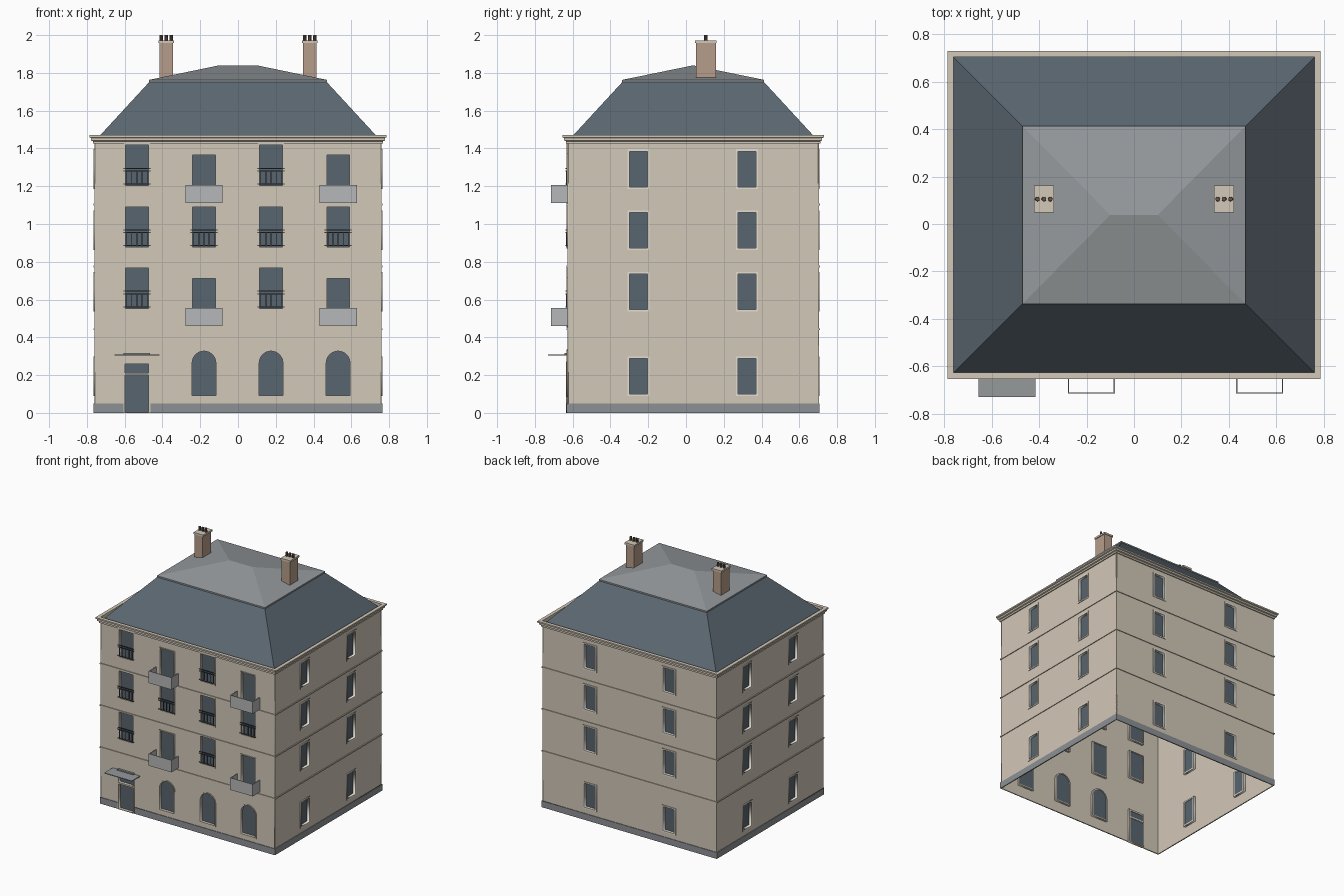
import bpy, bmesh, math
from mathutils import Matrix

cube = bpy.data.objects.get("Cube")
if cube:
    bpy.data.objects.remove(cube)


def material(name, *rgb):
    m = bpy.data.materials.new(name)
    m.use_nodes = True
    m.diffuse_color = (*rgb, 1)
    m.node_tree.nodes["Principled BSDF"].inputs["Base Color"].default_value = (*rgb, 1)
    return m


STONE = material("warm stone", .65, .58, .48)
SLATE = material("blue slate", .105, .135, .165)
ZINC = material("grey zinc", .3, .32, .33)
PLINTH = material("plinth grey", .27, .285, .3)
GLASS = material("dark glass", .098, .13, .158)
PALE = material("pale frame", .78, .74, .66)
BRICK = material("chimney brick", .47, .34, .255)
POT = material("pot clay", .14, .09, .07)
IRON = material("railing iron", .07, .075, .08)
PANEL = material("balcony grey", .47, .475, .485)

HX, HY, CY = .76, .665, .038      # wall half sizes and centre
TOP = 1.43


def add(name, mesh, mat):
    mesh.materials.clear()
    mesh.materials.append(mat)
    ob = bpy.data.objects.new(name, mesh)
    bpy.context.collection.objects.link(ob)
    return ob


def from_bmesh(name, bm, mat):
    bmesh.ops.recalc_face_normals(bm, faces=bm.faces)
    mesh = bpy.data.meshes.new(name)
    bm.to_mesh(mesh)
    bm.free()
    return add(name, mesh, mat)


def boxes(name, items, mat):
    """Boxes given as (centre, size)."""
    bm = bmesh.new()
    for c, s in items:
        bmesh.ops.create_cube(bm, size=1, matrix=Matrix.Translation(c) @ Matrix.Diagonal((*s, 1)))
    return from_bmesh(name, bm, mat)


def ring(name, profile, mat):
    """Run a profile of (outward offset, height) round the wall rectangle."""
    bm = bmesh.new()
    rows = [[bm.verts.new((sx * (HX + o), CY + sy * (HY + o), z))
             for sx, sy in ((-1, -1), (1, -1), (1, 1), (-1, 1))] for o, z in profile]
    for a, b in zip(rows, rows[1:]):
        for i in range(4):
            j = (i + 1) % 4
            bm.faces.new((a[i], a[j], b[j], b[i]))
    return from_bmesh(name, bm, mat)


def sheet(name, loops, depth, mat, matrix, out=0):
    """Flat outline with holes, extruded, placed on a wall."""
    cu = bpy.data.curves.new(name, 'CURVE')
    cu.dimensions, cu.fill_mode, cu.extrude = '2D', 'BOTH', depth / 2
    for pts in loops:
        sp = cu.splines.new('POLY')
        sp.points.add(len(pts) - 1)
        for p, (x, y) in zip(sp.points, pts):
            p.co = (x, y, 0, 1)
        sp.use_cyclic_u = True
    tmp = bpy.data.objects.new(name + "_outline", cu)
    bpy.context.collection.objects.link(tmp)
    dg = bpy.context.evaluated_depsgraph_get()
    mesh = bpy.data.meshes.new_from_object(tmp.evaluated_get(dg))
    bpy.data.objects.remove(tmp)
    mesh.transform(matrix @ Matrix.Translation((0, 0, out)))
    mesh.name = name
    return add(name, mesh, mat)


def rect(x0, x1, z0, z1):
    return [(x0, z0), (x1, z0), (x1, z1), (x0, z1)]


def opening(x, half, z0, z1, arch=False, grow=0):
    h = half + grow
    if not arch:
        return rect(x - h, x + h, z0 - grow, z1 + grow)
    spring = z1 - half
    curve = [(x + h * math.cos(math.pi * i / 12), spring + h * math.sin(math.pi * i / 12))
             for i in range(13)]
    return [(x - h, z0 - grow), (x + h, z0 - grow)] + curve


# Window layout: (x, half width, bottom, top, arched)
COLS = (-.535, -.18, .175, .53)
DOOR = COLS[0]
railed = [(x, z) for x in COLS[::2] for z in (.553, .877, 1.203)]
railed += [(x, .877) for x in COLS[1::2]]
balconies = [(x, z) for x in COLS[1::2] for z in (.46, 1.112)]
front = [(x, .06, z, z + .214, False) for x, z in railed]
front += [(x, .06, z, z + .252, False) for x, z in balconies]
front += [(x, .063, .093, .327, True) for x in COLS[1:]]


def plain(columns):
    return [(x, .048, z, z + .188, False) for x in columns for z in (.1, .547, .873, 1.197)]


sides = (("front", 0, HY, HX, front, STONE, .008),
         ("left", 90, HX, HY, plain((-.29, .285)), PALE, .011),
         ("back", 180, HY, HX, plain((-.345, .345)), PALE, .011),
         ("right", 270, HX, HY, plain((-.285, .29)), PALE, .011))

# Walls, plinth, frames and glass for each side
for side, angle, dist, half, wins, frame_mat, grow in sides:
    mat = (Matrix.Translation((0, CY, 0)) @ Matrix.Rotation(math.radians(angle), 4, 'Z')
           @ Matrix.Translation((0, -dist, 0)) @ Matrix.Rotation(math.pi / 2, 4, 'X'))
    outline = rect(-half, half, 0, TOP)
    plinth = [rect(-half - .004, half + .004, 0, .05)]
    if side == "front":
        a, b = DOOR - .065, DOOR + .065
        outline[1:1] = [(a, 0), (a, .265), (b, .265), (b, 0)]
        plinth = [rect(-half - .004, a, 0, .05), rect(b, half + .004, 0, .05)]
    holes = [opening(*w) for w in wins]
    sheet(side + "_wall", [outline] + holes, .004, STONE, mat, -.002)
    sheet(side + "_plinth", plinth, .005, PLINTH, mat, .002)
    frames = holes + [opening(*w, grow=grow) for w in wins]
    sheet(side + "_window_frames", frames, .026, frame_mat, mat, -.008)
    sheet(side + "_window_glass", [opening(*w, grow=.002) for w in wins], 0, GLASS, mat, -.017)
    if side == "front":
        door = rect(DOOR - .062, DOOR + .062, .004, .2)
        light = rect(DOOR - .062, DOOR + .062, .212, .258)
        sheet("door_frame", [rect(DOOR - .072, DOOR + .072, 0, .272), door, light],
              .028, STONE, mat, -.007)
        sheet("door_leaf_and_transom", [door, light], 0, GLASS, mat, -.017)

# String courses and stepped cornice with gutter
for i, z in enumerate((.439, .77, 1.099)):
    ring(f"string_course_{i + 1}", [(0, z), (.006, z), (.006, z + .009), (0, z + .009)], STONE)
ring("cornice", [(0, 1.425), (.008, 1.425), (.008, 1.438), (.018, 1.442), (.018, 1.455),
                 (.027, 1.459), (.027, 1.47), (0, 1.47), (0, 1.436)], STONE)

# Steep lower roof
ring("lower_roof", [(0, 1.437), (-.295, 1.757)], SLATE)

# Shallow hipped upper roof with a small lip
ring("upper_roof_lip", [(-.296, 1.752), (-.289, 1.752), (-.289, 1.763)], ZINC)
bm = bmesh.new()
ex, ey = HX - .289, HY - .289
a, b, c, d = [bm.verts.new((sx * ex, CY + sy * ey, 1.763))
              for sx, sy in ((-1, -1), (1, -1), (1, 1), (-1, 1))]
l, r = [bm.verts.new((x, CY, 1.84)) for x in (-.1, .1)]
for f in ((a, b, r, l), (b, c, r), (c, d, l, r), (d, a, l)):
    bm.faces.new(f)
from_bmesh("upper_roof", bm, ZINC)

# Chimneys with caps and three pots each
for label, x in (("left", .38), ("right", -.38)):
    boxes(label + "_chimney", [((x, .105, 1.86), (.07, .105, .2))], BRICK)
    boxes(label + "_chimney_cap", [((x, .105, 1.964), (.084, .115, .014))], STONE)
    bm = bmesh.new()
    for i in (-1, 0, 1):
        bmesh.ops.create_cone(bm, cap_ends=True, segments=10, radius1=.01, radius2=.009,
                              depth=.034, matrix=Matrix.Translation((x + i * .027, .105, 1.983)))
    from_bmesh(label + "_chimney_pots", bm, POT)

# Window railings
FY = CY - HY
bars = []
for x, z in railed:
    for h in (.008, .077, .092):
        bars.append(((x, FY - .007, z + h), (.142, .006, .005)))
    for i in range(-2, 3):
        bars.append(((x + i * .027, FY - .007, z + .042), (.004, .004, .075)))
boxes("window_railings", bars, IRON)

# Balcony screens
screens = []
for x, z in balconies:
    zc = z + .047
    screens.append(((x, FY - .085, zc), (.198, .005, .095)))
    for s in (-1, 1):
        screens.append(((x + s * .0965, FY - .042, zc), (.005, .084, .095)))
boxes("balcony_screens", screens, PANEL)

# Door canopy
boxes("door_canopy", [((DOOR, FY - .05, .306), (.24, .106, .006)),
                      ((DOOR, FY - .008, .313), (.14, .016, .01))], ZINC)
